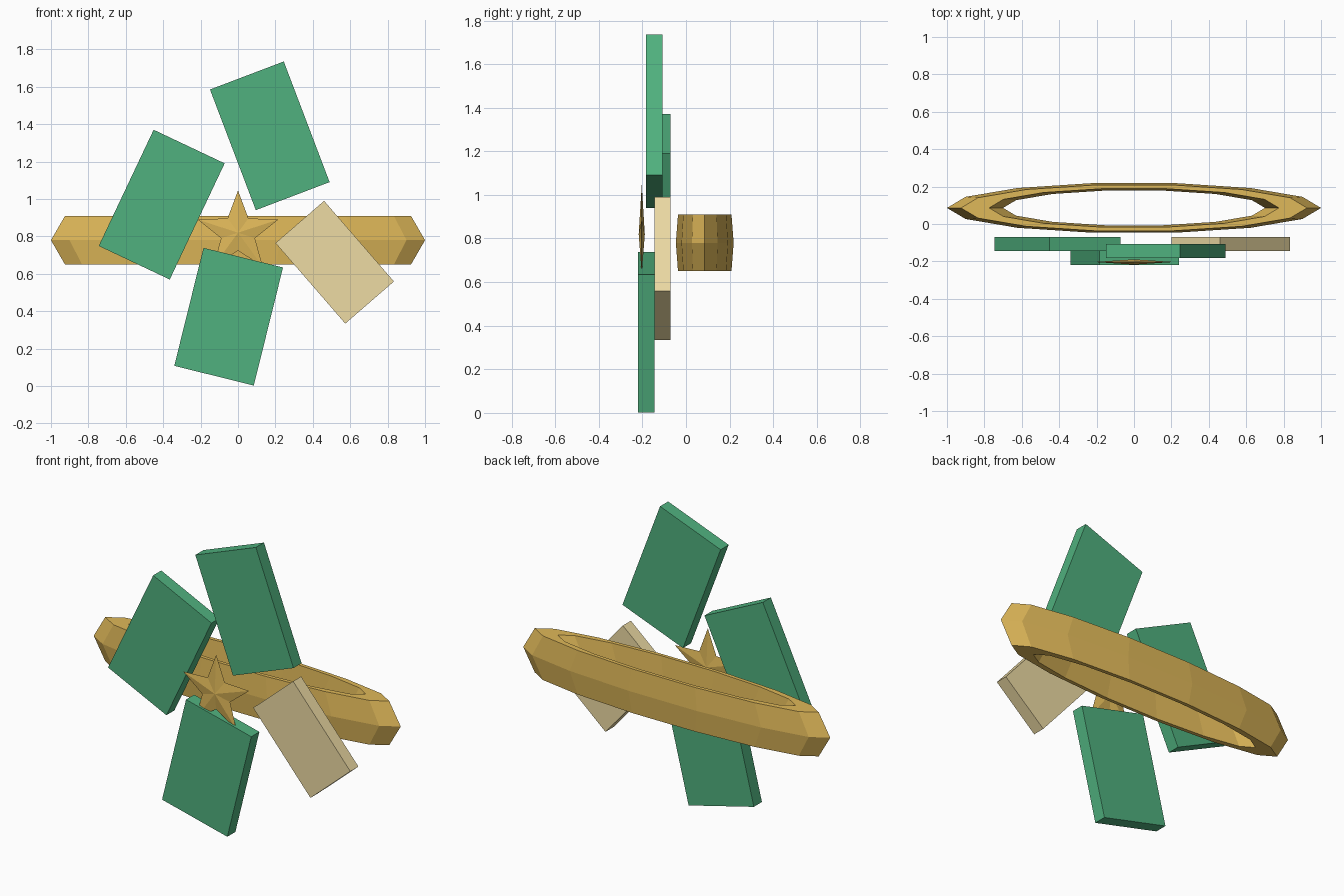
import bpy, bmesh
from math import sin, cos, pi, radians
from mathutils import Matrix

if "Cube" in bpy.data.objects:
    bpy.data.objects.remove(bpy.data.objects["Cube"])


def material(name, rgb):
    m = bpy.data.materials.new(name)
    m.diffuse_color = (*rgb, 1)
    m.use_nodes = True
    m.node_tree.nodes["Principled BSDF"].inputs["Base Color"].default_value = m.diffuse_color
    return m


green = material("green", (0.08, 0.44, 0.21))
gold = material("gold", (0.74, 0.48, 0.10))
cream = material("cream", (0.85, 0.71, 0.37))


def panel(name, x, z, width, height, tilt, y_front, mat):
    """Flat box in the xz plane; tilt is counter-clockwise seen from the front."""
    bm = bmesh.new()
    depth = 0.075
    bmesh.ops.create_cube(bm, size=1, matrix=Matrix.Diagonal((width, depth, height, 1)))
    me = bpy.data.meshes.new(name)
    bm.to_mesh(me)
    bm.free()
    ob = bpy.data.objects.new(name, me)
    ob.location = (x, y_front + depth / 2, z)
    ob.rotation_euler.y = -radians(tilt)
    me.materials.append(mat)
    bpy.context.collection.objects.link(ob)


# Fanned panels
panel("top_panel", 0.17, 1.338, 0.422, 0.69, 20.8, -0.183, green)
panel("left_panel", -0.408, 0.97, 0.42, 0.687, -25.3, -0.145, green)
panel("bottom_panel", -0.05, 0.371, 0.438, 0.65, -13.9, -0.22, green)
panel("right_panel", 0.517, 0.662, 0.344, 0.57, 40.9, -0.145, cream)

# Flattened low-poly ring
bpy.ops.mesh.primitive_torus_add(major_segments=14, minor_segments=6,
                                 major_radius=0.85, minor_radius=0.15,
                                 location=(0, 0.086, 0.78))
ring = bpy.context.object
ring.name = "ring"
ring.scale.y = 0.136
ring.data.materials.append(gold)

# Five-pointed star with a raised centre on both sides
bm = bmesh.new()
rim = []
for i in range(10):
    r = 0.095 if i % 2 else 0.226
    a = pi / 2 + i * pi / 5
    rim.append(bm.verts.new((r * cos(a), 0, r * sin(a))))
for y in (-0.014, 0.014):
    apex = bm.verts.new((0, y, 0))
    for i in range(10):
        bm.faces.new((rim[i], rim[(i + 1) % 10], apex))
bmesh.ops.recalc_face_normals(bm, faces=bm.faces)
me = bpy.data.meshes.new("star")
bm.to_mesh(me)
bm.free()
me.materials.append(gold)
star = bpy.data.objects.new("star", me)
star.location = (0, -0.203, 0.82)
bpy.context.collection.objects.link(star)
